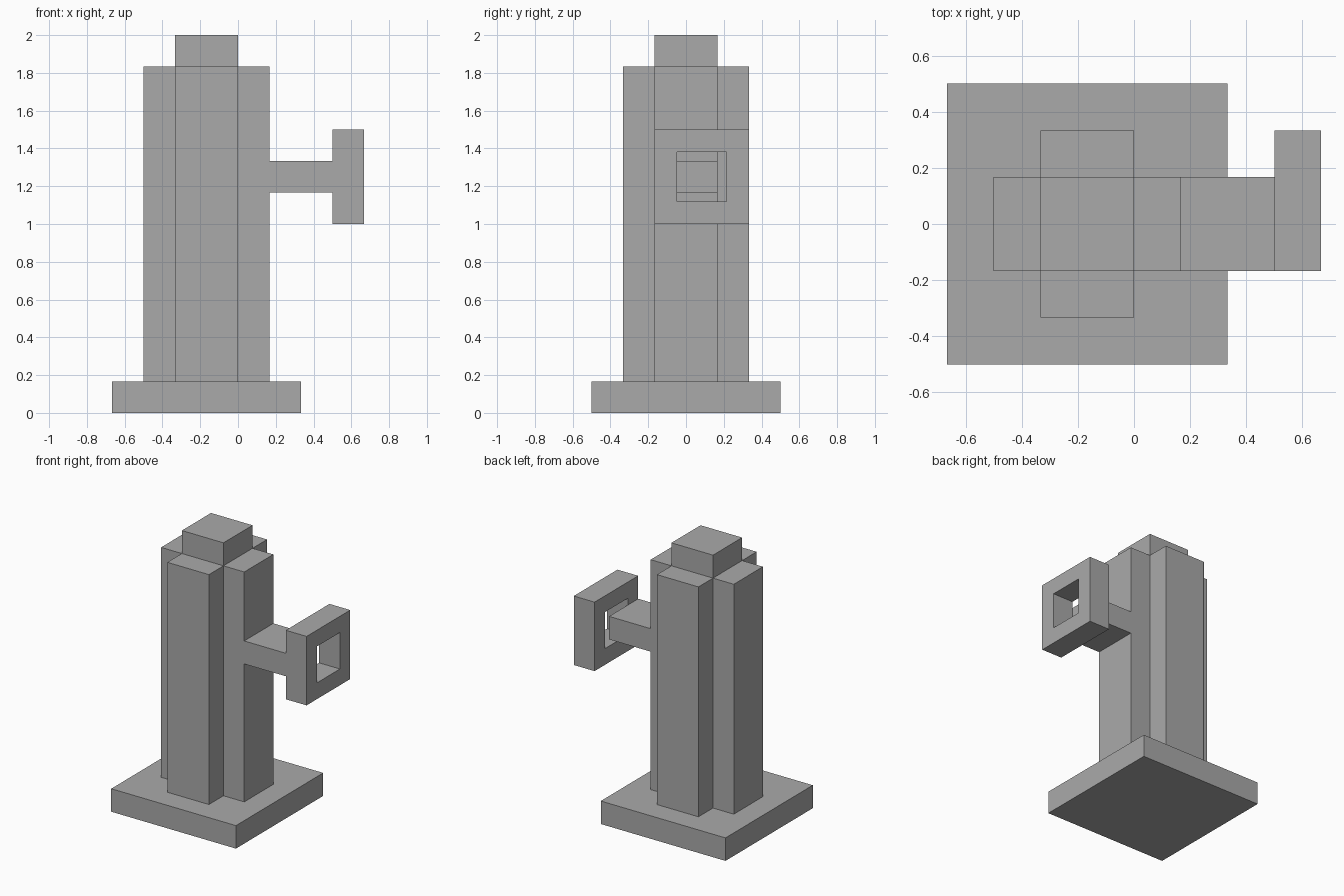
import bpy
import bmesh

U = 1 / 6  # block size; all dimensions are whole blocks

if "Cube" in bpy.data.objects:
    bpy.data.objects.remove(bpy.data.objects["Cube"])

grey = bpy.data.materials.new("plain grey")
grey.use_nodes = True
grey.diffuse_color = (0.4, 0.4, 0.4, 1)
grey.node_tree.nodes["Principled BSDF"].inputs["Base Color"].default_value = grey.diffuse_color


def prism(name, outline, bottom, top):
    """Extrude a flat outline from bottom to top, all in blocks."""
    bm = bmesh.new()
    base = bm.faces.new([bm.verts.new((x * U, y * U, bottom * U)) for x, y in outline])
    side = bmesh.ops.extrude_face_region(bm, geom=[base], use_keep_orig=True)
    moved = [v for v in side["geom"] if isinstance(v, bmesh.types.BMVert)]
    bmesh.ops.translate(bm, verts=moved, vec=(0, 0, (top - bottom) * U))
    bmesh.ops.recalc_face_normals(bm, faces=bm.faces)
    mesh = bpy.data.meshes.new(name)
    bm.to_mesh(mesh)
    bm.free()
    mesh.materials.append(grey)
    obj = bpy.data.objects.new(name, mesh)
    bpy.context.collection.objects.link(obj)
    return obj


def box(name, x, y, z):
    corners = [(x[0], y[0]), (x[1], y[0]), (x[1], y[1]), (x[0], y[1])]
    return prism(name, corners, *z)


# Square foot
box("base", (-4, 2), (-3, 3), (0, 1))

# Column with a plus-shaped cross-section, centred one block to the side
quarter = [(2, 1), (1, 1), (1, 2)]
plus = []
for turn in range(4):
    plus += [(x - 1, y) for x, y in quarter]
    quarter = [(-y, x) for x, y in quarter]
prism("column", plus, 1, 11)

# Block on top of the column
box("cap", (-2, 0), (-1, 1), (11, 12))

# Side arm
box("arm", (1, 3), (-1, 1), (7, 8))

# End plate with a square hole through its middle
plate = box("end_plate", (3, 4), (-1, 2), (6, 9))
bm = bmesh.new()
bm.from_mesh(plate.data)
ends = [f for f in bm.faces if abs(f.normal.x) > 0.9]
bmesh.ops.inset_individual(bm, faces=ends, thickness=U)
rims = [e for f in ends for e in f.edges]
bmesh.ops.delete(bm, geom=ends, context="FACES_ONLY")
bmesh.ops.bridge_loops(bm, edges=rims)
bmesh.ops.recalc_face_normals(bm, faces=bm.faces)
bm.to_mesh(plate.data)
bm.free()
